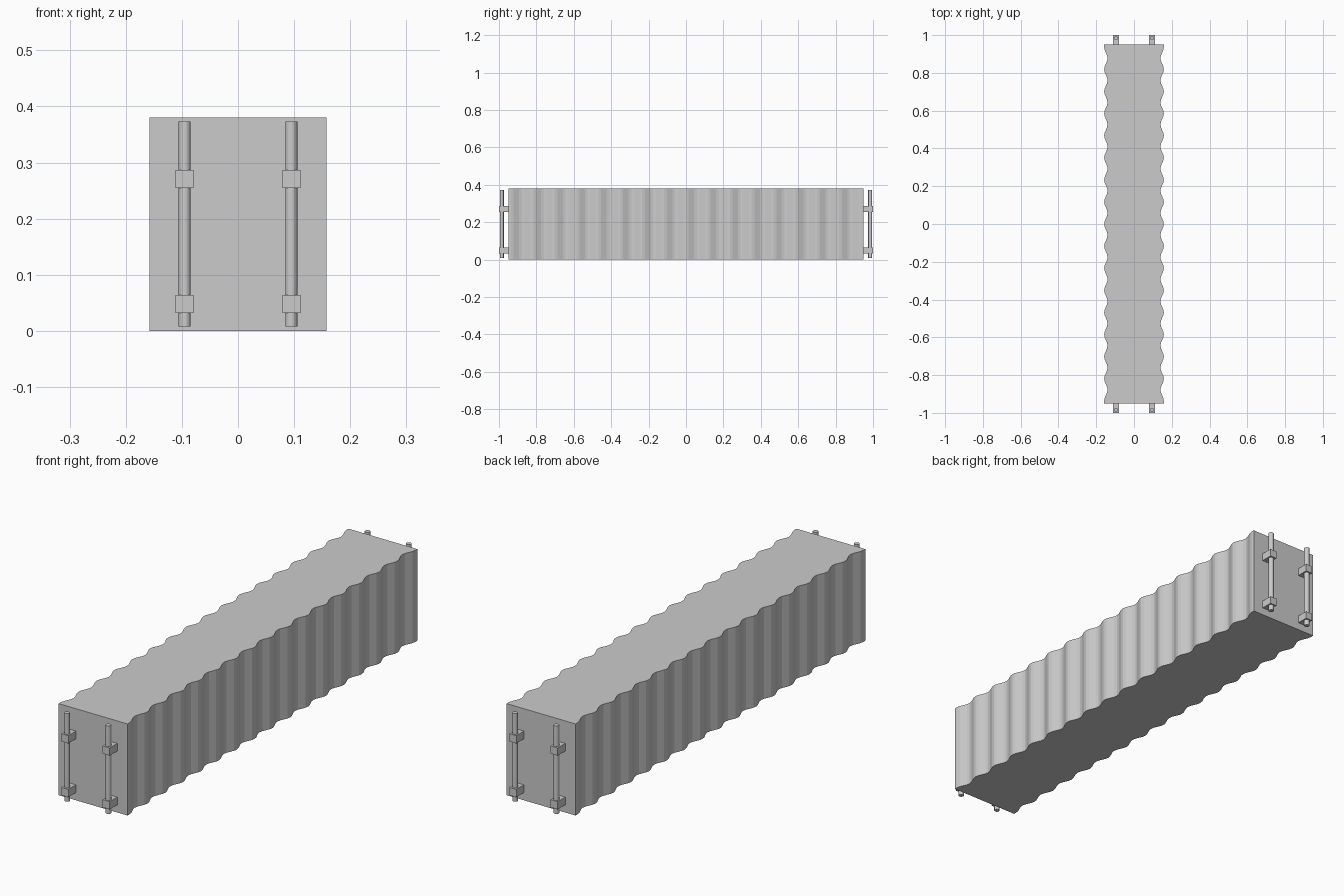
import bpy, bmesh, math

cube = bpy.data.objects.get("Cube")
if cube:
    bpy.data.objects.remove(cube, do_unlink=True)

grey = bpy.data.materials.new("plain grey")
grey.use_nodes = True
grey.diffuse_color = (0.6, 0.6, 0.6, 1)
grey.node_tree.nodes["Principled BSDF"].inputs["Base Color"].default_value = (0.6, 0.6, 0.6, 1)

HALF_LENGTH, HEIGHT = 0.95, 0.38
WAVES, STEPS, PITCH = 16, 8, 0.117


def make_object(name, bm):
    bmesh.ops.recalc_face_normals(bm, faces=bm.faces)
    mesh = bpy.data.meshes.new(name)
    bm.to_mesh(mesh)
    bm.free()
    mesh.materials.append(grey)
    obj = bpy.data.objects.new(name, mesh)
    bpy.context.collection.objects.link(obj)
    return obj


# Corrugated body: wavy outline extruded upward
side = [(0.158, -HALF_LENGTH)]
for i in range(WAVES * STEPS + 1):
    y = (i / STEPS - WAVES / 2) * PITCH
    side.append((0.149 + 0.009 * math.cos(math.tau * y / PITCH), y))
side.append((0.158, HALF_LENGTH))
outline = side + [(-x, y) for x, y in reversed(side)]
bm = bmesh.new()
floor = bm.faces.new([bm.verts.new((x, y, 0)) for x, y in outline])
roof = bmesh.ops.extrude_face_region(bm, geom=[floor])
bmesh.ops.translate(bm, vec=(0, 0, HEIGHT),
                    verts=[v for v in roof["geom"] if isinstance(v, bmesh.types.BMVert)])
make_object("corrugated_body", bm)


# Locking rods and their brackets on both ends
def locking_rod(name, x, y):
    bm = bmesh.new()
    bmesh.ops.create_cone(bm, cap_ends=True, segments=16, radius1=0.0107, radius2=0.0107, depth=0.365)
    bmesh.ops.translate(bm, verts=bm.verts, vec=(x, y, 0.1905))
    rod = make_object(name, bm)
    bpy.context.view_layer.objects.active = rod
    rod.select_set(True)
    bpy.ops.object.shade_smooth_by_angle()
    rod.select_set(False)


def bracket(name, x, y, z):
    bm = bmesh.new()
    bmesh.ops.create_cube(bm, size=1)
    bmesh.ops.scale(bm, verts=bm.verts, vec=(0.032, 0.05, 0.032))
    bmesh.ops.translate(bm, verts=bm.verts, vec=(x, y, z))
    make_object(name, bm)


for end, sy in (("front", -1), ("back", 1)):
    for hand, sx in (("left", 1), ("right", -1)):
        x = sx * 0.095
        locking_rod(f"{end}_{hand}_rod", x, sy * 0.985)
        for level, z in (("lower", 0.048), ("upper", 0.271)):
            bracket(f"{end}_{hand}_{level}_bracket", x, sy * 0.975, z)
